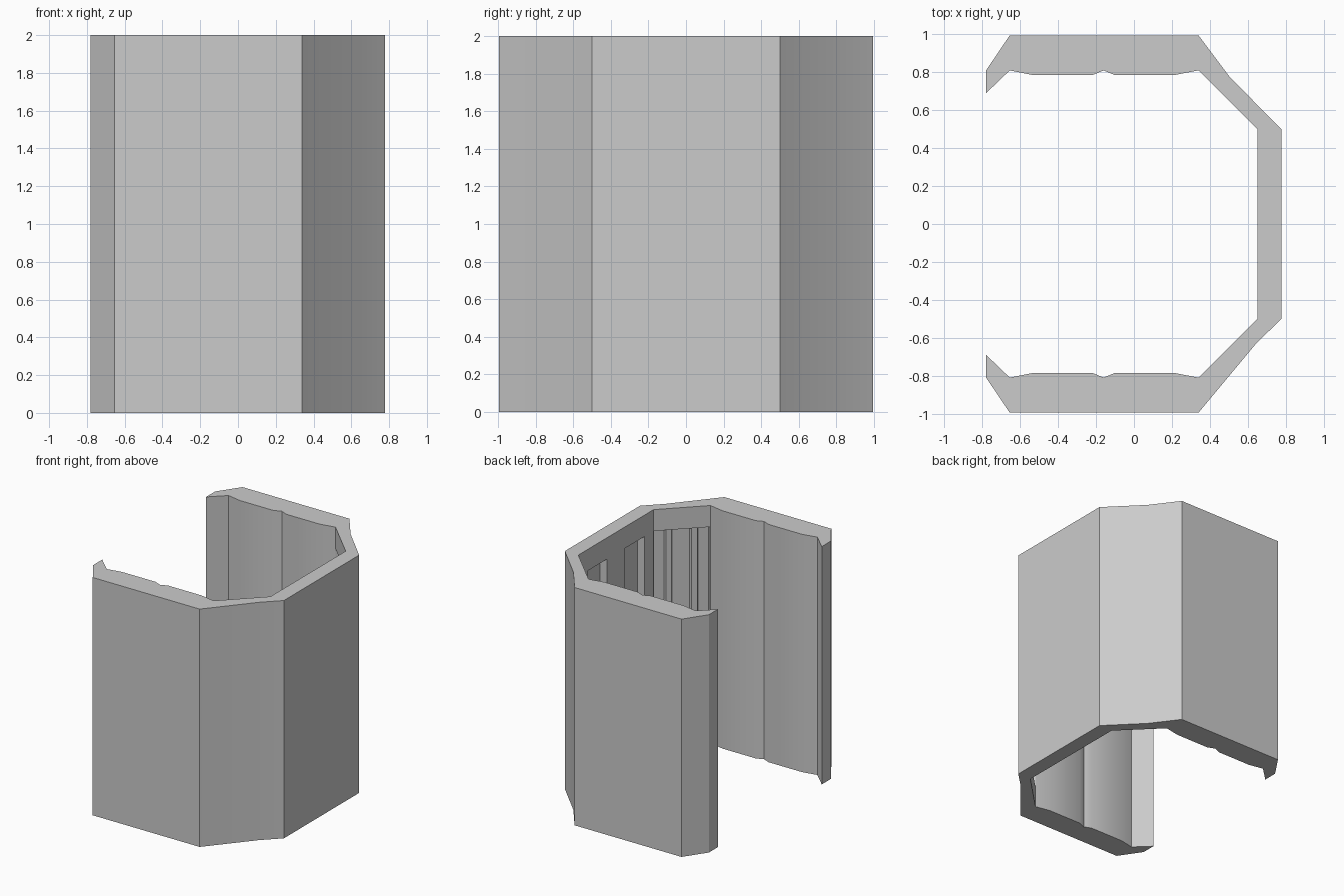
import bpy, bmesh, math
from mathutils import Matrix, Vector

if "Cube" in bpy.data.objects:
    bpy.data.objects.remove(bpy.data.objects["Cube"])

H = 2.0
Z0, Z1 = 0.18, 1.82   # bottom and top of the inner recesses


def prism(name, pts, z0, z1):
    """Closed vertical extrusion of a plan outline."""
    bm = bmesh.new()
    face = bm.faces.new([bm.verts.new((x, y, z0)) for x, y in pts])
    top = bmesh.ops.extrude_face_region(bm, geom=[face])
    bmesh.ops.translate(bm, vec=(0, 0, z1 - z0),
                        verts=[v for v in top["geom"] if isinstance(v, bmesh.types.BMVert)])
    bmesh.ops.recalc_face_normals(bm, faces=bm.faces)
    me = bpy.data.meshes.new(name)
    bm.to_mesh(me)
    bm.free()
    ob = bpy.data.objects.new(name, me)
    bpy.context.collection.objects.link(ob)
    return ob


def recess(name, centre, angle, width, depth):
    """Cutter box sunk into the inner wall whose outward direction is angle."""
    u = Vector((math.cos(angle), math.sin(angle)))
    t = Vector((-u.y, u.x)) * width / 2
    c = Vector(centre)
    a, b = c - u * 0.03, c + u * depth
    ob = prism(name, [a - t, b - t, b + t, a + t], Z0, Z1)
    ob.hide_render = True
    return ob


# Shell: half outlines from the open left side round to the right wall
outer_back = [(-0.78, 0.81), (-0.655, 0.995), (0.34, 0.995), (0.505, 0.775), (0.777, 0.5)]
outer_front = [(-0.78, -0.81), (-0.655, -0.995), (0.34, -0.995), (0.64, -0.635), (0.777, -0.5)]
inner = [(-0.78, 0.69), (-0.655, 0.81), (-0.53, 0.785), (-0.22, 0.785), (-0.16, 0.81),
         (-0.1, 0.785), (0.21, 0.785), (0.34, 0.81), (0.652, 0.5)]
outline = (outer_back + outer_front[::-1]
           + [(x, -y) for x, y in inner] + inner[::-1])
shell = prism("shell", outline, 0, H)

# Recesses on the inside: two in the right wall, one in each slanted wall
cutters = []
for s in (1, -1):
    cutters.append(recess("right_wall_recess", (0.652, s * 0.25), 0, 0.26, 0.065))
    cutters.append(recess("slanted_wall_recess", (0.496, s * 0.655),
                          s * math.pi / 4, 0.43, 0.045))
for c in cutters:
    m = shell.modifiers.new("recess", "BOOLEAN")
    m.operation, m.solver, m.object = "DIFFERENCE", "EXACT", c

# Bake the cuts and drop the cutters
dg = bpy.context.evaluated_depsgraph_get()
baked = bpy.data.meshes.new_from_object(shell.evaluated_get(dg))
shell.modifiers.clear()
shell.data = baked
for c in cutters:
    bpy.data.objects.remove(c)

# Upright ribs standing in the slanted recesses
for s in (1, -1):
    u = Vector((1, s)).normalized()
    t = Vector((1, -s)).normalized()
    for k in (-0.1, 0.1):
        c = Vector((0.496, s * 0.655)) + t * k
        a, b = c + u * 0.015, c + u * 0.05
        prism("slanted_wall_rib", [a - t * 0.022, b - t * 0.034, b + t * 0.034, a + t * 0.022],
              Z0 - 0.005, Z1 + 0.005)

# Soften the shallow grooves, keep corners crisp
bpy.ops.object.select_all(action="DESELECT")
shell.select_set(True)
bpy.context.view_layer.objects.active = shell
bpy.ops.object.shade_smooth_by_angle(angle=math.radians(30))
